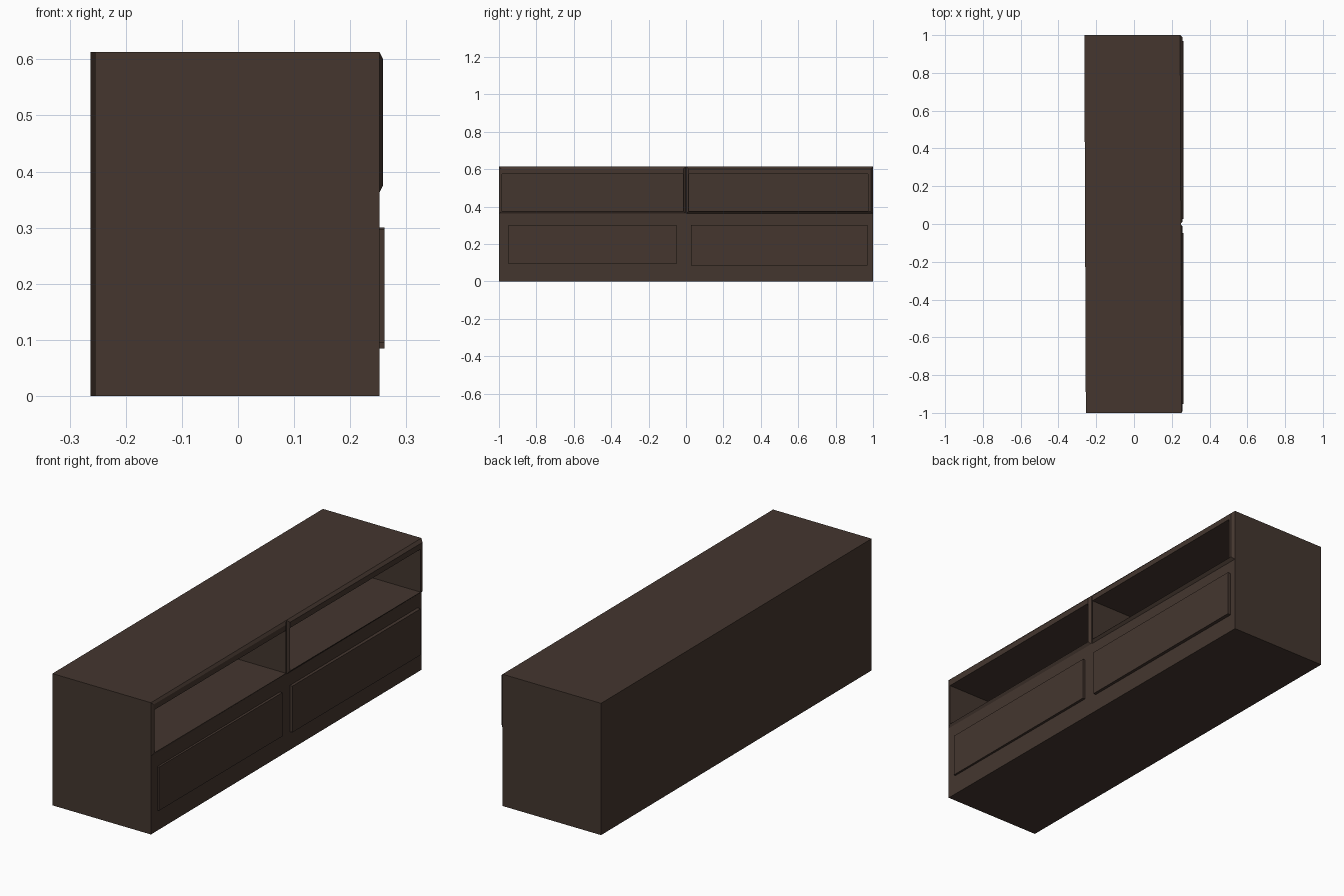
import bpy, bmesh

if "Cube" in bpy.data.objects:
    bpy.data.objects.remove(bpy.data.objects["Cube"])

wood = bpy.data.materials.new("dark walnut")
wood.diffuse_color = (0.058, 0.037, 0.028, 1)
wood.use_nodes = True
wood.node_tree.nodes["Principled BSDF"].inputs["Base Color"].default_value = wood.diffuse_color

SKEW = 0.004            # the cabinet body is turned very slightly
H = 0.613
# openings and rims: (y0, y1, z0, z1)
OPENINGS = [(-0.984, -0.015, 0.375, 0.575), (0.015, 0.974, 0.375, 0.575)]
RIMS = [(-1.0, -0.002, 0.362, H), (0.002, 1.0, 0.362, H)]
DRAWERS = [(-0.953, -0.047, 0.095, 0.298), (0.027, 0.970, 0.085, 0.300)]


def finish(bm, name):
    bmesh.ops.recalc_face_normals(bm, faces=bm.faces)
    me = bpy.data.meshes.new(name)
    bm.to_mesh(me)
    bm.free()
    me.materials.append(wood)
    ob = bpy.data.objects.new(name, me)
    bpy.context.collection.objects.link(ob)
    return ob


def box(bm, x0, x1, y0, y1, z0, z1):
    verts = bmesh.ops.create_cube(bm, size=1)["verts"]
    for v in verts:
        v.co.x = x1 if v.co.x > 0 else x0
        v.co.y = y1 if v.co.y > 0 else y0
        v.co.z = z1 if v.co.z > 0 else z0


# cabinet body: a block whose front is split and pushed in for the two shelves
bm = bmesh.new()
box(bm, -0.259, 0.248, -1, 1, 0, H)
cuts = [((0, y, 0), (0, 1, 0)) for o in OPENINGS for y in o[:2]]
cuts += [((0, 0, z), (0, 0, 1)) for z in OPENINGS[0][2:]]
for co, no in cuts:
    bmesh.ops.bisect_plane(bm, geom=bm.verts[:] + bm.edges[:] + bm.faces[:],
                           plane_co=co, plane_no=no)
bm.normal_update()
front = []
for f in bm.faces:
    c = f.calc_center_median()
    if f.normal.x > 0.9 and any(o[0] < c.y < o[1] and o[2] < c.z < o[3] for o in OPENINGS):
        front.append(f)
pushed = bmesh.ops.extrude_discrete_faces(bm, faces=front)["faces"]
for v in {v for f in pushed for v in f.verts}:
    v.co.x = -0.24
for v in bm.verts:
    v.co.x -= SKEW * v.co.y
finish(bm, "cabinet_body")

# bevelled rims around the shelf openings
for side, rim, op in zip(("left", "right"), RIMS, OPENINGS):
    bm = bmesh.new()
    y0, y1, z0, z1 = rim
    b = 0.012
    mid = (y0 + b, y1 - b, z0 + b, z1 - b)
    rings = []
    for (a0, a1, c0, c1), x in ((rim, None), (mid, 0.258), (op, 0.258), (op, None)):
        rings.append([bm.verts.new((0.248 - SKEW * y if x is None else x, y, z))
                      for y, z in ((a0, c0), (a1, c0), (a1, c1), (a0, c1))])
    for r, s in zip(rings, rings[1:] + rings[:1]):
        for i in range(4):
            j = (i + 1) % 4
            bm.faces.new((r[i], r[j], s[j], s[i]))
    finish(bm, side + "_shelf_rim")

# raised drawer fronts
for side, (y0, y1, z0, z1) in zip(("left", "right"), DRAWERS):
    bm = bmesh.new()
    box(bm, 0.235, 0.261, y0, y1, z0, z1)
    finish(bm, side + "_drawer_front")
